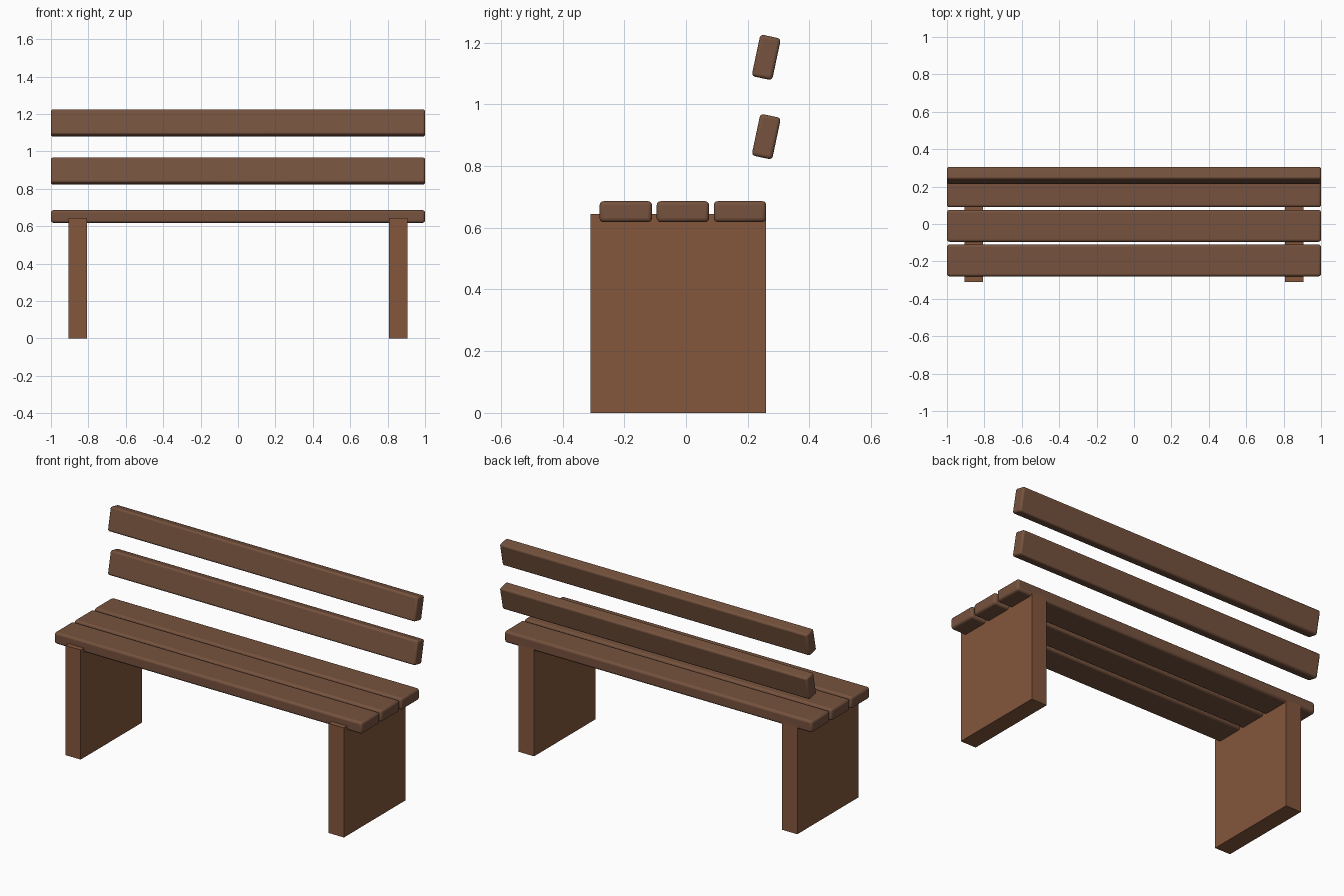
import bpy
import math

if "Cube" in bpy.data.objects:
    bpy.data.objects.remove(bpy.data.objects["Cube"])


def material(name, rgb):
    m = bpy.data.materials.new(name)
    m.diffuse_color = (*rgb, 1)
    m.use_nodes = True
    m.node_tree.nodes["Principled BSDF"].inputs["Base Color"].default_value = m.diffuse_color
    return m


plank_wood = material("plank_wood", (0.18, 0.085, 0.048))
leg_wood = material("leg_wood", (0.23, 0.095, 0.046))


def box(name, loc, size, mat, tilt=0, bevel=0):
    bpy.ops.mesh.primitive_cube_add(size=1, location=loc)
    ob = bpy.context.object
    ob.name = name
    ob.scale = size
    bpy.ops.object.transform_apply(location=False, rotation=False, scale=True)
    ob.rotation_euler.x = -math.radians(tilt)
    ob.data.materials.append(mat)
    if bevel:
        b = ob.modifiers.new("rounded_edges", 'BEVEL')
        b.width = bevel
        b.segments = 3
        bpy.ops.object.shade_smooth_by_angle(angle=math.radians(35))
    return ob


# Slab legs
for side, x in (("left", -0.856), ("right", 0.856)):
    box(f"{side}_leg", (x, -0.025, 0.322), (0.1, 0.57, 0.644), leg_wood)

# Seat planks
for i, y in enumerate((-0.195, -0.01, 0.175)):
    box(f"seat_plank_{i + 1}", (0, y, 0.652), (2, 0.17, 0.068), plank_wood, bevel=0.013)

# Tilted backrest planks
for i, z in enumerate((0.895, 1.152)):
    box(f"back_plank_{i + 1}", (0, 0.26, z), (2, 0.068, 0.138), plank_wood, tilt=12, bevel=0.011)
